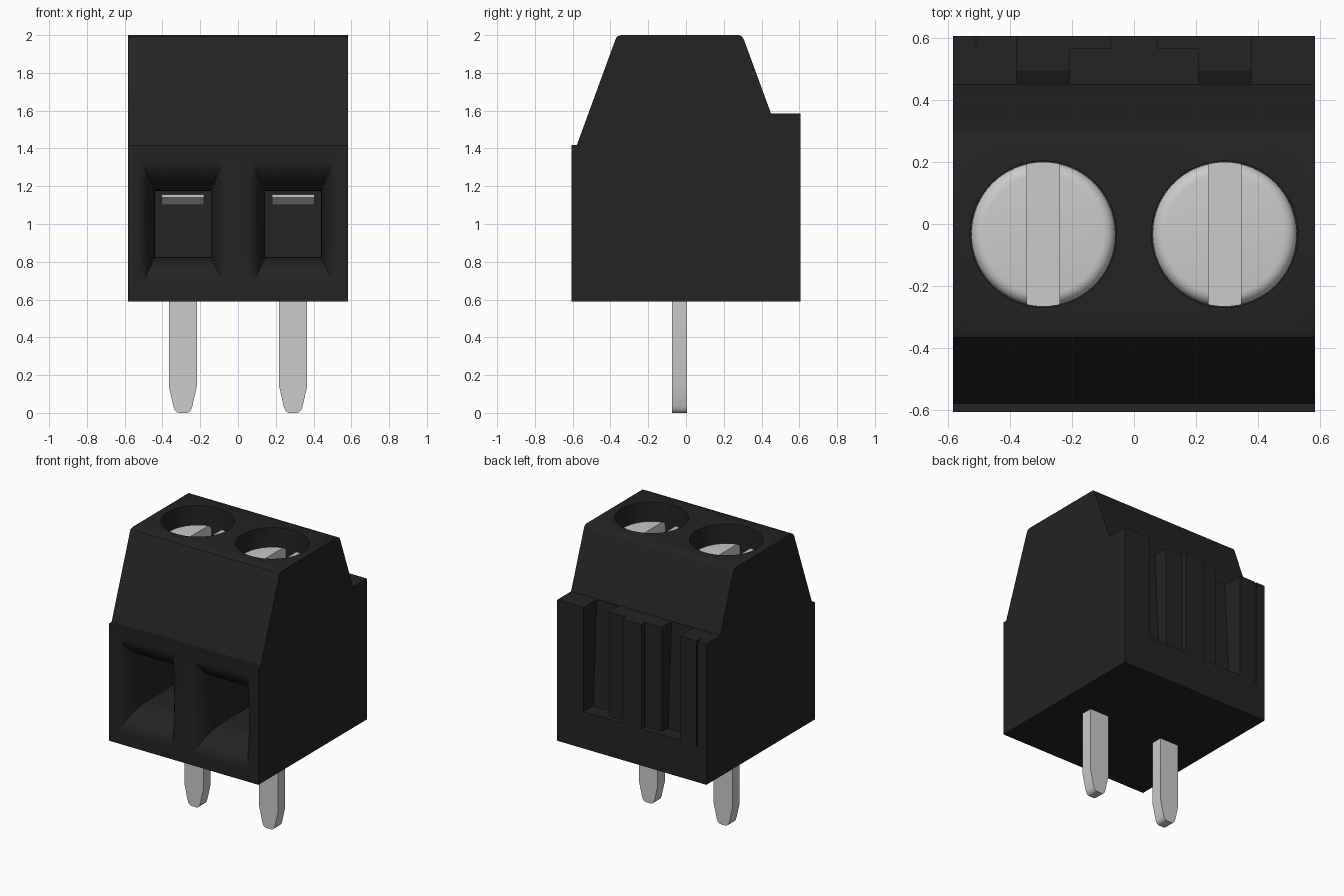
import bpy, bmesh, math
from mathutils import Vector

if "Cube" in bpy.data.objects:
    bpy.data.objects.remove(bpy.data.objects["Cube"])


def material(name, rgb):
    m = bpy.data.materials.new(name)
    m.diffuse_color = (*rgb, 1)
    m.use_nodes = True
    m.node_tree.nodes["Principled BSDF"].inputs["Base Color"].default_value = m.diffuse_color
    return m


BLACK = material("black plastic", (0.017, 0.017, 0.017))
METAL = material("bright metal", (0.60, 0.60, 0.60))
PITCH = 0.292      # x offset of each terminal
SCREW_Y = -0.033


def finish(bm, name, mat):
    bmesh.ops.recalc_face_normals(bm, faces=bm.faces[:])
    me = bpy.data.meshes.new(name)
    bm.to_mesh(me)
    bm.free()
    ob = bpy.data.objects.new(name, me)
    bpy.context.collection.objects.link(ob)
    me.materials.append(mat)
    return ob


def loft(name, rings, mat):
    """Skin a list of equal-length point rings and cap both ends."""
    bm = bmesh.new()
    vs = [[bm.verts.new(p) for p in r] for r in rings]
    n = len(vs[0])
    for a, b in zip(vs, vs[1:]):
        for i in range(n):
            bm.faces.new((a[i], a[(i + 1) % n], b[(i + 1) % n], b[i]))
    bm.faces.new(vs[0])
    bm.faces.new(vs[-1])
    return finish(bm, name, mat)


def prism_x(name, yz, x0, x1, mat=BLACK):
    return loft(name, [[(x, y, z) for y, z in yz] for x in (x0, x1)], mat)


def prism_y(name, xz, y0, y1, mat):
    return loft(name, [[(x, y, z) for x, z in xz] for y in (y0, y1)], mat)


def cylinder(name, x, y, z0, z1, r, mat, n=64):
    def ring(z):
        return [(x + r * math.cos(2 * math.pi * i / n),
                 y + r * math.sin(2 * math.pi * i / n), z) for i in range(n)]
    return loft(name, [ring(z0), ring(z1)], mat)


def activate(ob):
    bpy.ops.object.select_all(action='DESELECT')
    ob.select_set(True)
    bpy.context.view_layer.objects.active = ob


def cut(ob, cutter):
    mod = ob.modifiers.new("cut", 'BOOLEAN')
    mod.operation, mod.solver, mod.object = 'DIFFERENCE', 'EXACT', cutter
    activate(ob)
    bpy.ops.object.modifier_apply(modifier=mod.name)
    bpy.data.objects.remove(cutter)


def smooth(ob, deg=30):
    activate(ob)
    bpy.ops.object.shade_smooth_by_angle(angle=math.radians(deg))


def funnel_ring(xc, y, hw, z0, z1, bulge, n=8):
    """Rectangle in XZ whose left and right sides bow outwards."""
    pts = []
    for s in (1, -1):
        for i in range(n + 1):
            t = i / n if s > 0 else 1 - i / n
            pts.append((xc + s * (hw + bulge * 4 * t * (1 - t)), y, z0 + (z1 - z0) * t))
    return pts


# housing: side profile with rounded top corners
profile = [(-0.605, 0.59), (-0.605, 1.418), (-0.578, 1.418),
           (-0.374, 1.975), (-0.366, 1.991), (-0.345, 2.0),
           (0.282, 2.0), (0.298, 1.991), (0.307, 1.975),
           (0.45, 1.585), (0.605, 1.585), (0.605, 0.59)]
body = prism_x("housing", profile, -0.583, 0.583)

for s in (-1, 1):
    xc = s * PITCH
    # screw well
    cut(body, cylinder("well_cutter", xc, SCREW_Y, 1.55, 2.2, 0.236, BLACK))
    # flared wire entry leading into a straight pocket
    rings = [funnel_ring(xc, -0.70, 0.226, 0.66, 1.362, 0.018)]
    for i in range(9):
        a = i / 8 * math.pi / 2
        f = 1 - math.sin(a)                  # 1 at the mouth, 0 at the throat
        d = 0.23 * (1 - math.cos(a))
        rings.append(funnel_ring(xc, -0.605 + d, 0.148 + 0.078 * f,
                                 0.825 - 0.165 * f, 1.175 + 0.187 * f, 0.018 * f))
    rings.append(funnel_ring(xc, 0.15, 0.148, 0.825, 1.175, 0))
    cut(body, loft("entry_cutter", rings, BLACK))
    # rear grooves: a deep one with a sloping wall, and a shallow one beside it
    deep = [(0.495, 0.85), (0.455, 1.585), (0.455, 1.7), (0.7, 1.7), (0.7, 0.85)]
    cut(body, prism_x("groove_cutter", deep, s * 0.207, s * 0.378))
    shallow = [(0.566, 0.85), (0.566, 1.7), (0.7, 1.7), (0.7, 0.85)]
    cut(body, prism_x("step_cutter", shallow, s * 0.075, s * 0.22))

# narrow slit at one rear corner
slit = [(0.57, 0.84), (0.57, 1.7), (0.7, 1.7), (0.7, 0.84)]
cut(body, prism_x("slit_cutter", slit, -0.514, -0.504))
smooth(body)

for s, side in ((-1, "left"), (1, "right")):
    xc = s * PITCH
    # slotted screw with a rounded rim
    screw = cylinder(side + "_screw", xc, SCREW_Y, 1.56, 1.88, 0.233, METAL)
    bm = bmesh.new()
    bm.from_mesh(screw.data)
    rim = [e for e in bm.edges if all(v.co.z > 1.87 for v in e.verts)]
    bmesh.ops.bevel(bm, geom=rim, offset=0.04, segments=5, profile=0.5, affect='EDGES')
    bm.to_mesh(screw.data)
    bm.free()
    slot = [(-0.4, 1.79), (0.4, 1.79), (0.4, 2.1), (-0.4, 2.1)]
    cut(screw, prism_x("slot_cutter", slot, xc - 0.052, xc + 0.052, METAL))
    smooth(screw)

    # clamp bar inside the wire entry, lower front edge chamfered
    bar = [(-0.05, 1.155), (-0.05, 1.14), (0.0, 1.10), (0.16, 1.10), (0.16, 1.155)]
    prism_x(side + "_clamp_bar", bar, xc - 0.112, xc + 0.112, METAL)

    # solder pin with tapered, rounded tip
    half = [(0.074, 0.62), (0.074, 0.14), (0.05, 0.035), (0.043, 0.015), (0.032, 0.004), (0.022, 0.0)]
    outline = [(xc + x, z) for x, z in half] + [(xc - x, z) for x, z in reversed(half)]
    smooth(prism_y(side + "_pin", outline, -0.075, 0.004, METAL))
